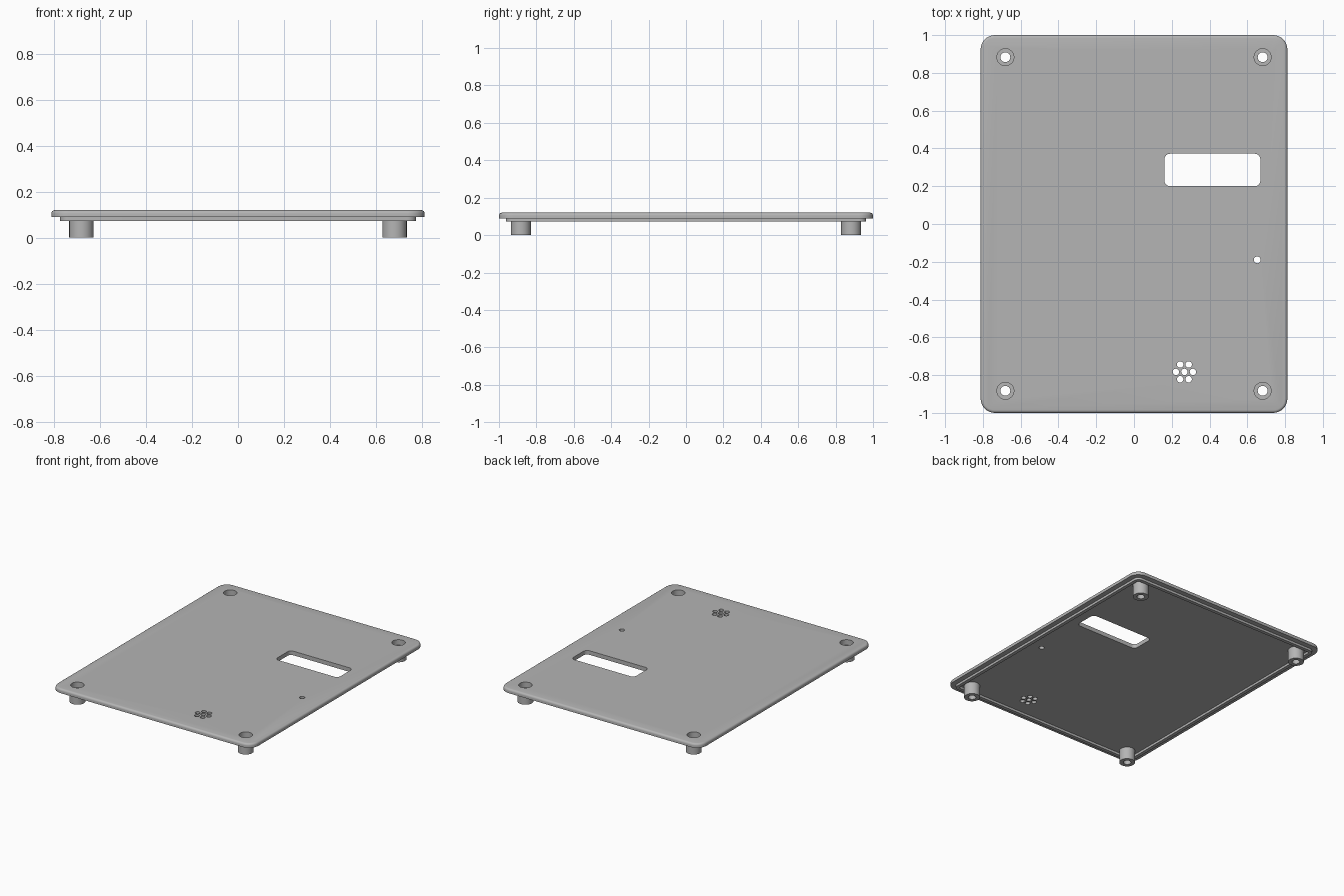
import bpy
import bmesh
from math import sin, cos, pi, radians

cube = bpy.data.objects.get("Cube")
if cube:
    bpy.data.objects.remove(cube, do_unlink=True)

grey = bpy.data.materials.new("light grey plastic")
grey.use_nodes = True
colour = (0.46, 0.46, 0.46, 1)
grey.diffuse_color = colour
grey.node_tree.nodes["Principled BSDF"].inputs["Base Color"].default_value = colour

HALF_X, HALF_Y, CORNER = 0.812, 1.0, 0.075
TOP, UNDER, LIP = 0.12, 0.09, 0.073
STEPS = 8


def outline(hx, hy, r):
    """Rounded rectangle, or a circle when both half sizes equal the radius."""
    points = []
    for quarter, (sx, sy) in enumerate([(1, 1), (-1, 1), (-1, -1), (1, -1)]):
        for i in range(STEPS + 1):
            a = (quarter + i / STEPS) * pi / 2
            points.append((sx * (hx - r) + r * cos(a), sy * (hy - r) + r * sin(a)))
    return points


def loft(bm, sections, centre=(0, 0), ring=False):
    """Join outlines (half x, half y, radius, z) into a solid or a closed ring."""
    loops = [[bm.verts.new((centre[0] + x, centre[1] + y, z)) for x, y in outline(hx, hy, r)]
             for hx, hy, r, z in sections]
    n = len(loops[0])
    pairs = list(zip(loops, loops[1:]))
    if ring:
        pairs.append((loops[-1], loops[0]))
    else:
        bm.faces.new(loops[0][::-1])
        bm.faces.new(loops[-1])
    for low, high in pairs:
        for i in range(n):
            j = (i + 1) % n
            bm.faces.new((low[i], low[j], high[j], high[i]))


def finish(bm, name):
    bmesh.ops.remove_doubles(bm, verts=bm.verts, dist=1e-5)
    bmesh.ops.recalc_face_normals(bm, faces=bm.faces)
    mesh = bpy.data.meshes.new(name)
    bm.to_mesh(mesh)
    bm.free()
    mesh.materials.append(grey)
    obj = bpy.data.objects.new(name, mesh)
    bpy.context.collection.objects.link(obj)
    return obj


def smooth(obj):
    bpy.ops.object.select_all(action='DESELECT')
    obj.select_set(True)
    bpy.context.view_layer.objects.active = obj
    bpy.ops.object.shade_smooth_by_angle(angle=radians(35))


# Cover plate with a rounded upper edge
FILLET = 0.015
sections = [(HALF_X, HALF_Y, CORNER, UNDER)]
for i in range(5):
    a = i / 4 * pi / 2
    inset = FILLET * (1 - cos(a))
    sections.append((HALF_X - inset, HALF_Y - inset, CORNER - inset,
                     TOP - FILLET + FILLET * sin(a)))
bm = bmesh.new()
loft(bm, sections)
plate = finish(bm, "cover_plate")

# Openings: display window, indicator hole, speaker holes, screw recesses
BOSSES = [(x, y) for x in (-0.681, 0.681) for y in (-0.883, 0.883)]
SPEAKER = (0.267, -0.783)
holes = [(0.652, -0.19, 0.018), (*SPEAKER, 0.017)]
for k in range(6):
    a = k * pi / 3
    holes.append((SPEAKER[0] + 0.045 * cos(a), SPEAKER[1] + 0.045 * sin(a), 0.017))
holes += [(x, y, 0.045) for x, y in BOSSES]
bm = bmesh.new()
loft(bm, [(0.254, 0.086, 0.03, z) for z in (0, 0.2)], (0.415, 0.286))
for x, y, r in holes:
    loft(bm, [(r, r, r, z) for z in (0, 0.2)], (x, y))
cutter = finish(bm, "opening_cutter")
cutter.hide_render = True

cut = plate.modifiers.new("openings", 'BOOLEAN')
cut.operation = 'DIFFERENCE'
cut.solver = 'EXACT'
cut.object = cutter
bpy.context.view_layer.objects.active = plate
bpy.ops.object.modifier_apply(modifier=cut.name)
bpy.data.objects.remove(cutter, do_unlink=True)
smooth(plate)

# Locating lip under the plate
bm = bmesh.new()
loft(bm, [(HALF_X - d, HALF_Y - d, CORNER - d, z)
          for d, z in ((0.037, LIP), (0.037, UNDER), (0.062, UNDER), (0.062, LIP))], ring=True)
smooth(finish(bm, "locating_lip"))

# Hollow screw bosses with a stepped bore
BORE = [(0.053, 0), (0.053, UNDER), (0.045, UNDER), (0.045, 0.08), (0.026, 0.08), (0.026, 0)]
for x, y in BOSSES:
    bm = bmesh.new()
    loft(bm, [(r, r, r, z) for r, z in BORE], (x, y), ring=True)
    side = "left" if x > 0 else "right"
    end = "back" if y > 0 else "front"
    smooth(finish(bm, f"{end}_{side}_screw_boss"))
